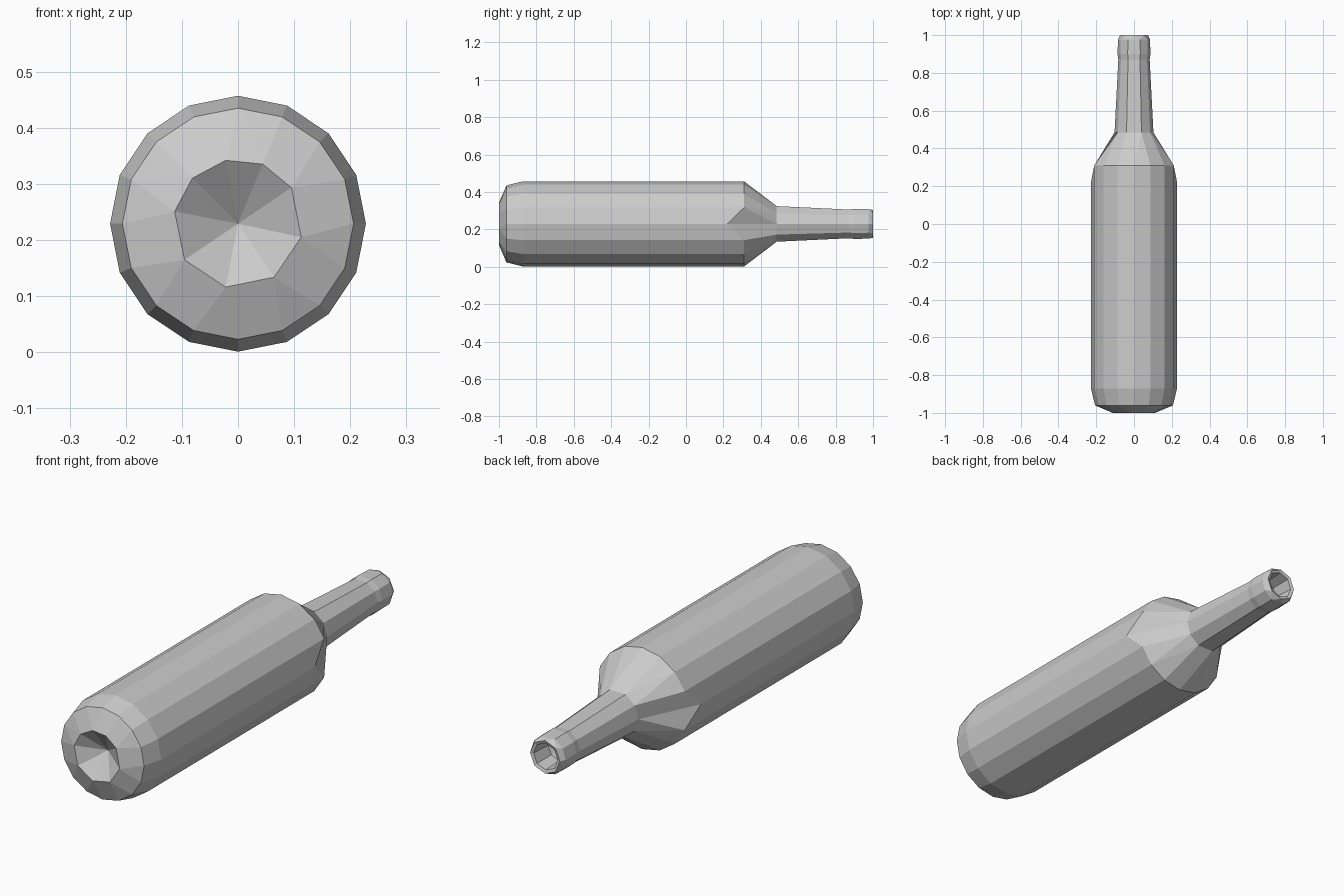
import bpy, bmesh, math

if "Cube" in bpy.data.objects:
    bpy.data.objects.remove(bpy.data.objects["Cube"])

CZ = 0.229
bm = bmesh.new()


def ring(y, r, angles):
    return [(a, bm.verts.new((r * math.cos(math.radians(a)), y,
                              CZ + r * math.sin(math.radians(a))))) for a in angles]


def stitch(a, b):
    """Zip two angle-sorted rings together, even with different side counts."""
    i = j = 0
    n, m = len(a), len(b)
    ang = lambda r, k: r[k % len(r)][0] + 360 * (k // len(r))
    while i < n or j < m:
        da = ang(a, i + 1) if i < n else 1e9
        db = ang(b, j + 1) if j < m else 1e9
        va, vb = a[i % n][1], b[j % m][1]
        if abs(da - db) < 0.1:
            bm.faces.new((va, a[(i + 1) % n][1], b[(j + 1) % m][1], vb))
            i, j = i + 1, j + 1
        elif da < db:
            bm.faces.new((va, a[(i + 1) % n][1], vb))
            i += 1
        else:
            bm.faces.new((va, b[(j + 1) % m][1], vb))
            j += 1


def cap(loop, y):
    tip = bm.verts.new((0, y, CZ))
    for k in range(len(loop)):
        bm.faces.new((loop[k][1], loop[(k + 1) % len(loop)][1], tip))


body = [k * 22.5 for k in range(16)]
base = [-12, 34, 67.5, 101, 135, 169, 214, 259, 304]
neck = [0, 33.75, 67.5, 112.5, 146.25, 180, 213.75, 247.5, 292.5, 326.25]
lip = [k * 45 for k in range(8)]

# base, body, shoulder, neck, lip, then the inside of the mouth
rings = [ring(-1.0, 0.115, base), ring(-0.96, 0.206, body), ring(-0.87, 0.228, body),
         ring(0.31, 0.228, body), ring(0.485, 0.103, neck), ring(0.87, 0.083, neck),
         ring(0.90, 0.087, neck), ring(0.975, 0.085, neck), ring(1.0, 0.074, lip),
         ring(0.995, 0.06, lip), ring(0.90, 0.054, lip)]

# shoulder corners at the two sides sit lower
for k in (0, 8):
    rings[3][k][1].co.y = 0.22

for a, b in zip(rings, rings[1:]):
    stitch(a, b)
cap(rings[0], -0.92)    # punt under the base
cap(rings[-1], 0.88)    # floor of the mouth

bmesh.ops.recalc_face_normals(bm, faces=bm.faces)
mesh = bpy.data.meshes.new("bottle")
bm.to_mesh(mesh)
bm.free()
bottle = bpy.data.objects.new("bottle", mesh)
bpy.context.collection.objects.link(bottle)
